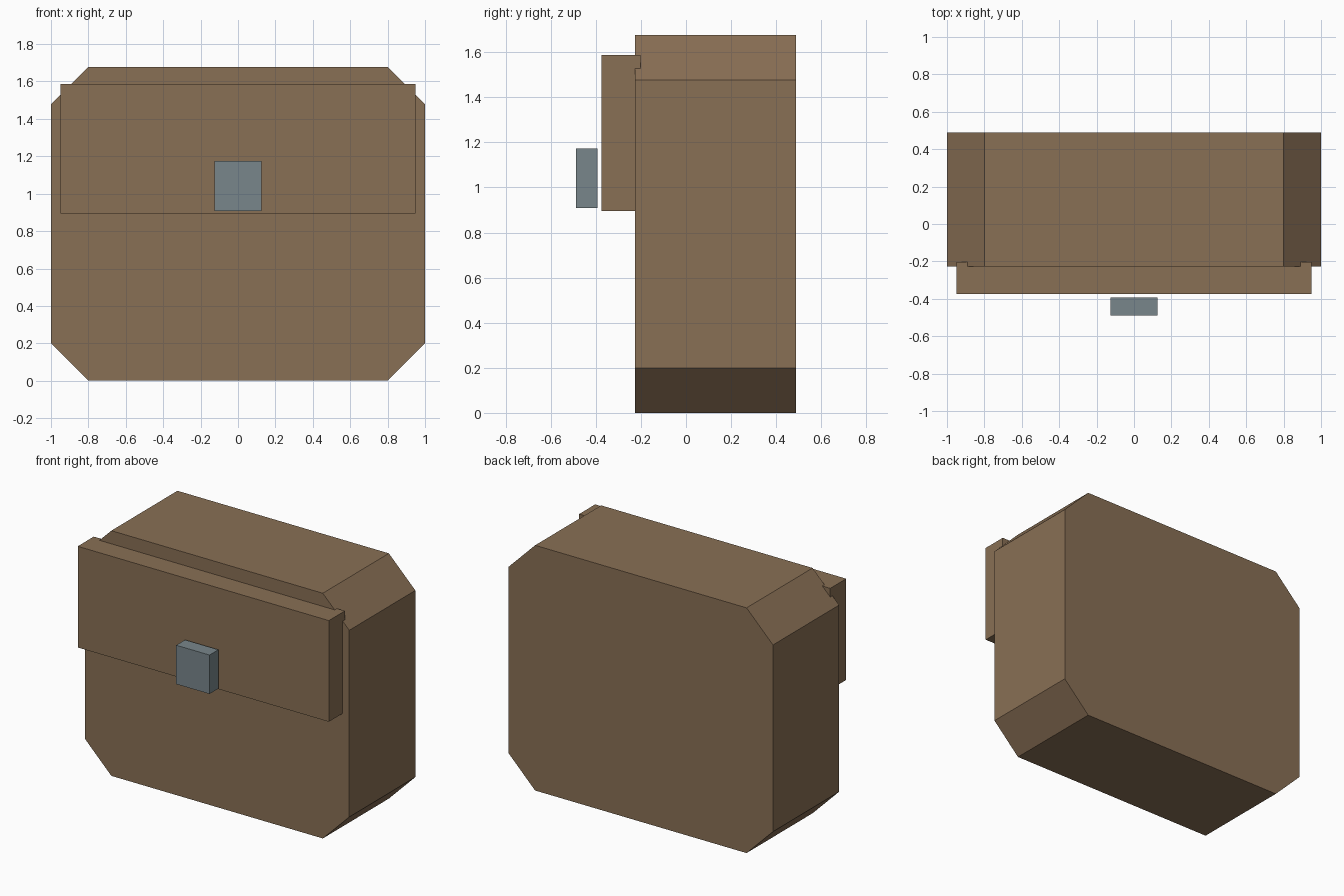
import bpy
import bmesh

cube = bpy.data.objects.get("Cube")
if cube:
    bpy.data.objects.remove(cube, do_unlink=True)


def material(name, rgb):
    mat = bpy.data.materials.new(name)
    mat.use_nodes = True
    color = (*rgb, 1.0)
    mat.diffuse_color = color
    mat.node_tree.nodes["Principled BSDF"].inputs["Base Color"].default_value = color
    return mat


def prism(name, outline, front, back, mat):
    """Extrude an x-z outline from the front y to the back y."""
    bm = bmesh.new()
    face = bm.faces.new([bm.verts.new((x, front, z)) for x, z in outline])
    result = bmesh.ops.extrude_face_region(bm, geom=[face])
    moved = [v for v in result["geom"] if isinstance(v, bmesh.types.BMVert)]
    bmesh.ops.translate(bm, verts=moved, vec=(0, back - front, 0))
    # The extrusion keeps the front face, so the solid is closed
    bmesh.ops.recalc_face_normals(bm, faces=bm.faces)
    mesh = bpy.data.meshes.new(name)
    bm.to_mesh(mesh)
    bm.free()
    mesh.materials.append(mat)
    obj = bpy.data.objects.new(name, mesh)
    bpy.context.collection.objects.link(obj)
    return obj


def outline(half, low, high, cut=0.0):
    """Rectangle, with its corners cut at 45 degrees when cut is given."""
    if not cut:
        return [(-half, low), (half, low), (half, high), (-half, high)]
    right = [(half - cut, low), (half, low + cut),
             (half, high - cut), (half - cut, high)]
    return right + [(-x, z) for x, z in reversed(right)]


leather = material("brown leather", (0.25, 0.16, 0.09))
metal = material("grey metal", (0.19, 0.24, 0.26))

# Pouch body with cut corners
prism("pouch_body", outline(1.0, 0.0, 1.677, 0.2), -0.226, 0.488, leather)
# Front flap, sunk slightly into the body
prism("front_flap", outline(0.95, 0.895, 1.587), -0.375, -0.202, leather)
# Clasp floating just ahead of the flap
prism("clasp", outline(0.126, 0.908, 1.174), -0.488, -0.392, metal)
